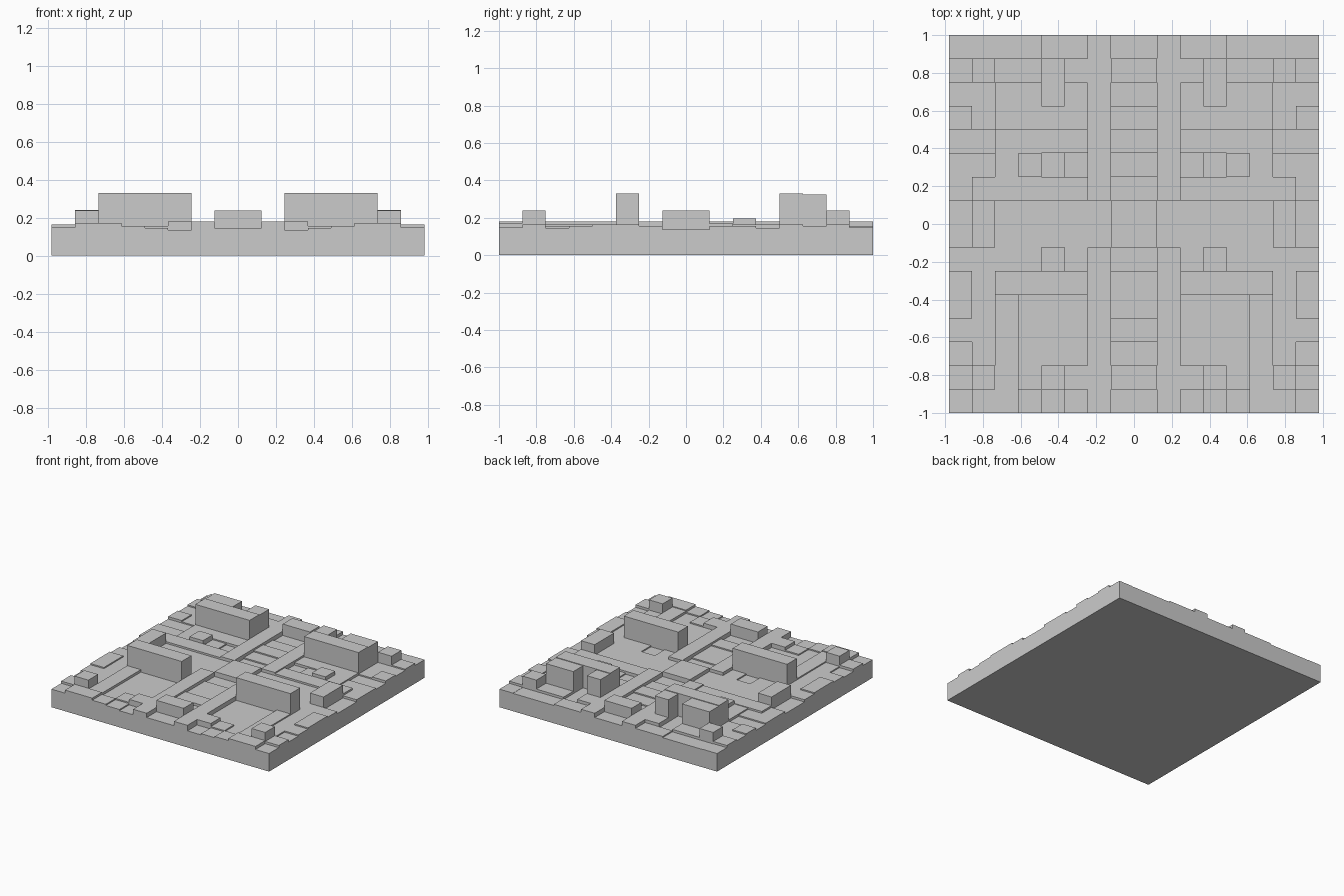
import bpy, bmesh, random

if "Cube" in bpy.data.objects:
    bpy.data.objects.remove(bpy.data.objects["Cube"])

random.seed(4)
CX, CY = 0.98 / 8, 0.125          # cell size; columns count outward from x = 0, rows from the front


def make_object(name, bm):
    bmesh.ops.remove_doubles(bm, verts=bm.verts, dist=1e-5)
    mesh = bpy.data.meshes.new(name)
    bm.to_mesh(mesh)
    bm.free()
    bpy.context.collection.objects.link(bpy.data.objects.new(name, mesh))


def quad(bm, *pts):
    bm.faces.new([bm.verts.new(p) for p in pts])


def blocks(name, cols, rows, top):
    """Box over a range of columns and rows, mirrored in x (one box if it touches the middle)."""
    bm = bmesh.new()
    (a, b), (r0, r1) = cols, rows
    for s, e in ([(-b, b)] if a == 0 else [(a, b), (-b, -a)]):
        for v in bmesh.ops.create_cube(bm, size=1)["verts"]:
            v.co.x = (e if v.co.x > 0 else s) * CX
            v.co.y = (r1 if v.co.y > 0 else r0) * CY - 1
            v.co.z = top if v.co.z > 0 else 0.12
    make_object(name, bm)


# Low paving relief: symmetric tile heights
height = {(c, r): random.choice((0.145, 0.155, 0.165))
          for c in range(8) for r in range(16)}


def pave(a, b, r0, r1, h):
    for c in range(a, b):
        for r in range(r0, r1):
            height[c, r] = h


pave(1, 2, 0, 16, 0.18)           # long avenues
pave(5, 7, 0, 1, 0.172)           # front edge
pave(2, 3, 0, 1, 0.135)
for row in (0, 15):
    pave(0, 1, row, row + 1, 0.145)
    pave(7, 8, row, row + 1, 0.147)
pave(2, 5, 2, 5, 0.145)           # front courts
pave(5, 6, 1, 5, 0.165)
pave(6, 7, 2, 7, 0.155)
pave(1, 6, 7, 9, 0.155)           # middle plaza
pave(0, 1, 7, 9, 0.185)
pave(7, 8, 7, 9, 0.137)
pave(2, 7, 9, 10, 0.17)           # back courts
pave(2, 6, 11, 12, 0.165)
pave(3, 4, 13, 15, 0.145)


def tile_height(c, r):
    return height.get((c if c >= 0 else -1 - c, r), 0.0)


# Slab with the relief as stepped top faces and vertical risers
bm = bmesh.new()
for c in range(-8, 8):
    for r in range(16):
        x0, x1, y0, y1 = c * CX, (c + 1) * CX, r * CY - 1, (r + 1) * CY - 1
        z = tile_height(c, r)
        corners = [(x0, y0), (x1, y0), (x1, y1), (x0, y1)]
        quad(bm, *[(*p, z) for p in corners])
        for i, (nc, nr) in enumerate([(c, r - 1), (c + 1, r), (c, r + 1), (c - 1, r)]):
            low = tile_height(nc, nr)
            p, q = corners[i], corners[(i + 1) % 4]
            if low < z - 1e-6:
                quad(bm, (*p, low), (*q, low), (*q, z), (*p, z))
quad(bm, *[(x * 0.98, y, 0) for x, y in ((-1, -1), (-1, 1), (1, 1), (1, -1))])
make_object("paved_slab", bm)

# Tall walls: thin front pair, deep back pair with a notch in the rear
blocks("front_walls", (2, 6), (5, 6), 0.33)
blocks("back_walls", (2, 6), (12, 13), 0.33)
blocks("back_wall_inner_stubs", (2, 3), (13, 14), 0.325)
blocks("back_wall_outer_stubs", (4, 6), (13, 14), 0.325)

# Medium blocks near the corners, at the sides and in the middle of front and back
for side, row in (("front", 1), ("back", 14)):
    blocks(side + "_corner_blocks", (6, 7), (row, row + 1), 0.238)
    blocks(side + "_middle_block", (0, 1), (row, row + 1), 0.238)
    blocks(side + "_kerbs", (2, 3), (row, row + 1), 0.18)
blocks("side_blocks", (6, 7), (7, 9), 0.24)
blocks("court_kerbs", (4, 5), (10, 11), 0.195)
